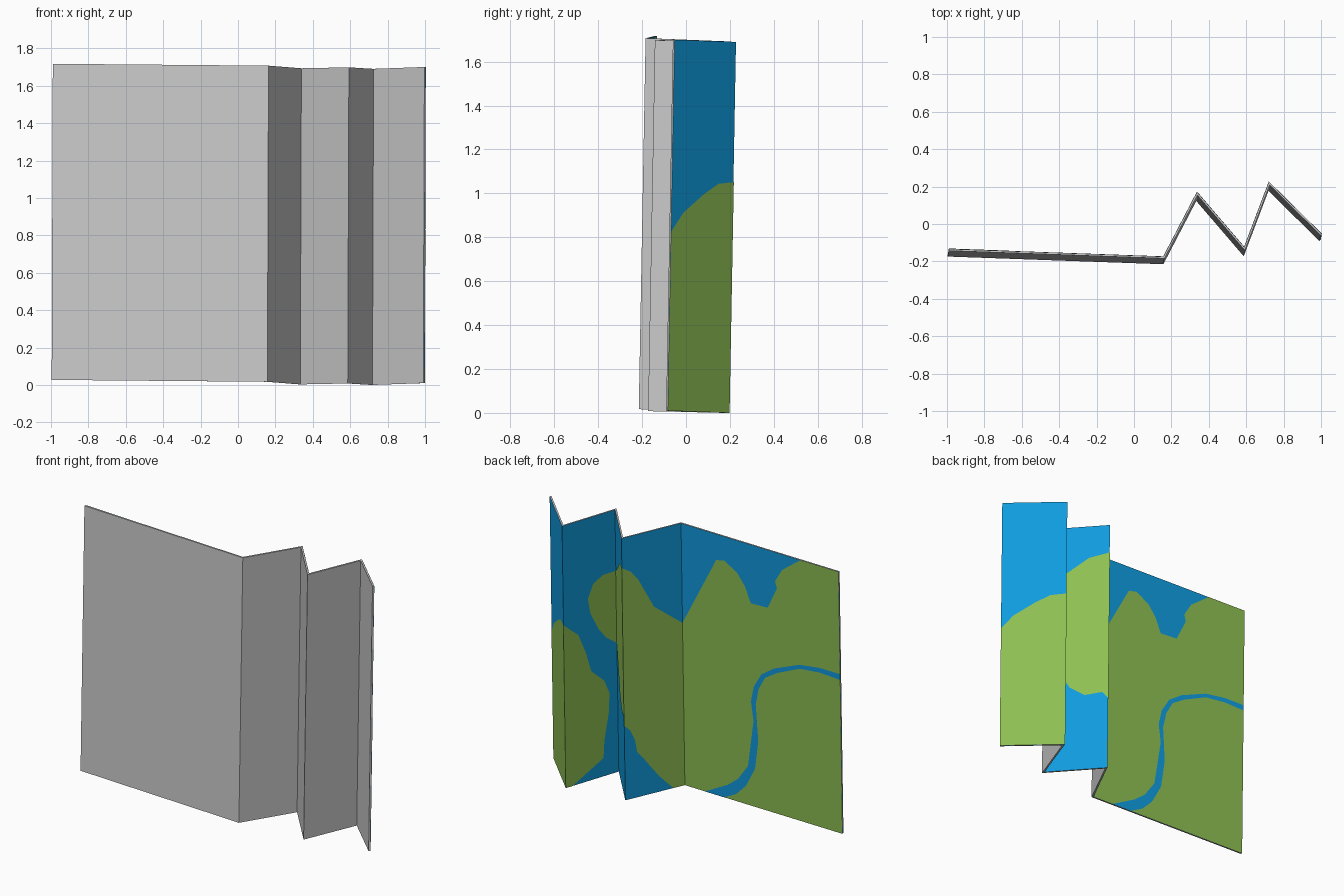
import bpy, bmesh
from mathutils import Vector

if "Cube" in bpy.data.objects:
    bpy.data.objects.remove(bpy.data.objects["Cube"])

# Fold line positions along the bottom edge, and the shared direction of all folds
BASE = [Vector(p) for p in ((-.996, -.169, .027), (.154, -.21, .017), (.332, .132, .003),
                            (.585, -.163, .008), (.717, .186, 0), (.994, -.087, .01))]
UP = Vector((.006, .031, 1.69))
PANELS = len(BASE) - 1
HALF = .005


def mitre(i):
    """Offset direction at fold i, towards the printed (back) side."""
    ns = []
    for j in (i - 1, i):
        if 0 <= j < PANELS:
            d = BASE[j + 1] - BASE[j]
            ns.append(Vector((-d.y, d.x, 0)).normalized())
    n = sum(ns, Vector()).normalized()
    return n / n.dot(ns[0])


MITRE = [mitre(i) for i in range(PANELS + 1)]


def fold(q, v, off):
    """Map flat coordinates (q: panel number + fraction, v: height 0-1) onto the folds."""
    i = min(max(int(q + 1e-5), 0), PANELS - 1)
    t = q - i
    a, b = BASE[i] + MITRE[i] * off, BASE[i + 1] + MITRE[i + 1] * off
    return a.lerp(b, t) + UP * v


def finish(name, bm, color=None):
    me = bpy.data.meshes.new(name)
    bm.to_mesh(me)
    bm.free()
    ob = bpy.data.objects.new(name, me)
    bpy.context.collection.objects.link(ob)
    if color:
        mat = bpy.data.materials.new(name + "_colour")
        mat.diffuse_color = (*color, 1)
        mat.use_nodes = True
        mat.node_tree.nodes["Principled BSDF"].inputs["Base Color"].default_value = mat.diffuse_color
        me.materials.append(mat)
    return ob


def print_area(name, outlines, color, off):
    """Draw flat outlines, split them at the creases and wrap them on the sheet."""
    bm = bmesh.new()
    for pts in outlines:
        bm.faces.new([bm.verts.new((q, v, 0)) for q, v in pts])
    bmesh.ops.triangulate(bm, faces=bm.faces[:])
    for k in range(1, PANELS):
        bmesh.ops.bisect_plane(bm, geom=bm.verts[:] + bm.edges[:] + bm.faces[:],
                               dist=1e-5, plane_co=(k, 0, 0), plane_no=(1, 0, 0))
    bm.normal_update()
    for f in bm.faces:
        if f.normal.z > 0:
            f.normal_flip()
    for vert in bm.verts:
        vert.co = fold(vert.co.x, vert.co.y, off)
    return finish(name, bm, color)


# Folded paper: thin closed zigzag sheet
bm = bmesh.new()
loops = [[bm.verts.new(fold(i, v, o)) for i in range(PANELS + 1)]
         for v, o in ((0, -HALF), (1, -HALF), (1, HALF), (0, HALF))]
for a, b in zip(loops, loops[1:] + loops[:1]):
    for i in range(PANELS):
        bm.faces.new((a[i], a[i + 1], b[i + 1], b[i]))
for i in (0, PANELS):
    bm.faces.new([l[i] for l in loops])
bmesh.ops.recalc_face_normals(bm, faces=bm.faces[:])
finish("folded_paper", bm)

BLUE, GREEN = (.005, .33, .73), (.27, .52, .085)

# Sea covers the whole printed side
print_area("sea", [[(0, 0), (PANELS, 0), (PANELS, 1), (0, 1)]], BLUE, HALF + .001)

# Land: main coast, then the far shore on the last two panels
south_coast = [(0, 0), (1.19, 0), (1.43, .06), (1.66, .135), (1.79, .173), (1.82, .22),
               (1.9, .262), (2, .285), (2.1, .313), (2.38, .305), (2.62, .34), (3, .492)]
headland = [(3.19, .523), (3.34, .566), (3.49, .637), (3.53, .693), (3.43, .744),
            (3.24, .767), (3, .767), (2.64, .82), (2.33, .87), (2, .887)]
north_coast = [(1.85, .865), (1.73, .829), (1.47, .709), (1, .62), (.89, .632), (.815, .662),
               (.757, .702), (.76, .767), (.8, .874), (.78, .9), (.73, .909), (.648, .878),
               (.598, .834), (.562, .776), (.455, .779), (.313, .813), (.224, .813)]
inlet = [(.179, .829), (.18, .867), (.268, .866), (.31, .885), (.394, .863), (.405, .89),
         (.359, .941), (.242, 1), (0, 1)]
far_shore = [(3.87, 0), (5, 0), (5, .483), (4.81, .535), (4.48, .587), (4.25, .616), (4, .622),
             (3.72, .567), (3.585, .492), (3.49, .415), (3.755 - .51, .363), (3.15, .31),
             (3.17, .236), (3.26, .134), (3.28, .07)]
print_area("land", [south_coast + headland + north_coast + inlet, far_shore], GREEN, HALF + .002)

# River: two banks joined into one band
outer = [(0, .61), (.128, .61), (.256, .598), (.418, .554), (.501, .516), (.55, .461),
         (.57, .4), (.555, .328), (.595, .149), (.659, .088), (.725, .053), (.873, 0)]
inner = [(0, .588), (.128, .592), (.256, .583), (.4, .54), (.478, .507), (.52, .456),
         (.54, .393), (.527, .256), (.55, .146), (.61, .07), (.673, .027), (.75, 0)]
print_area("river", [outer + inner[::-1]], BLUE, HALF + .003)
